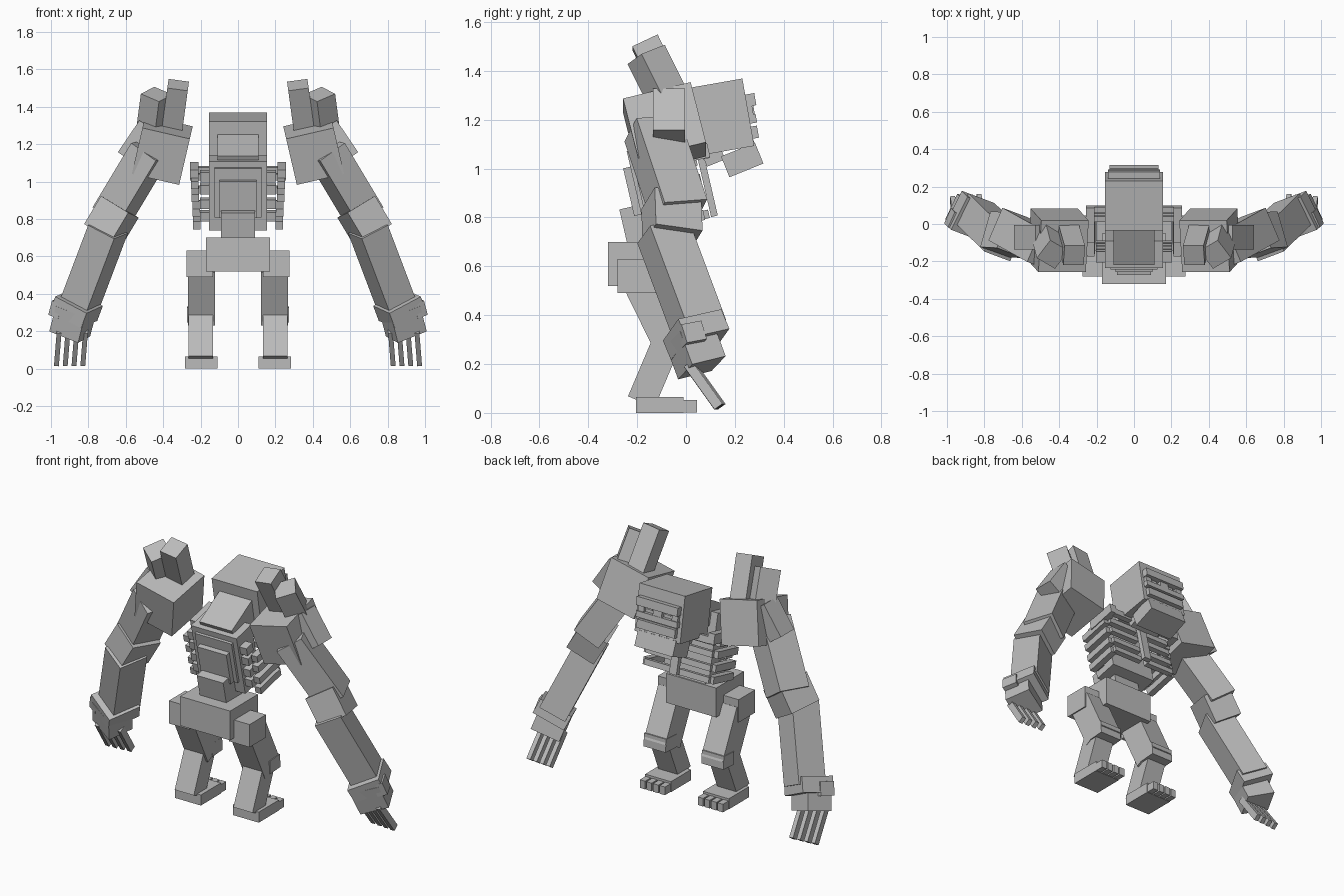
import bpy, bmesh, math
from mathutils import Vector, Matrix, Euler

stone = bpy.data.materials.new("grey_stone")
stone.diffuse_color = (0.5, 0.5, 0.5, 1)


def add_box(name, matrix, size, mirror=False):
    """Box of given size placed by a matrix, optionally mirrored across x = 0."""
    bm = bmesh.new()
    bmesh.ops.create_cube(bm, size=1, matrix=matrix @ Matrix.Diagonal((*size, 1)))
    bmesh.ops.recalc_face_normals(bm, faces=bm.faces)
    mesh = bpy.data.meshes.new(name)
    bm.to_mesh(mesh)
    bm.free()
    mesh.materials.append(stone)
    obj = bpy.data.objects.new(name, mesh)
    bpy.context.collection.objects.link(obj)
    if mirror:
        mod = obj.modifiers.new("mirror", 'MIRROR')
        mod.use_mirror_merge = False
    return obj


def frame(center, rx=0, ry=0, rz=0):
    rot = Euler([math.radians(a) for a in (rx, ry, rz)]).to_matrix().to_4x4()
    return Matrix.Translation(center) @ rot


def limb(name, a, b, width, depth, fwd=(0, 1, 0)):
    """Mirrored box running from a to b, its depth turned towards fwd."""
    a, b = Vector(a), Vector(b)
    z = (a - b).normalized()
    y = Vector(fwd)
    y = (y - z * y.dot(z)).normalized()
    x = y.cross(z)
    rot = Matrix((x, y, z)).transposed().to_4x4()
    m = Matrix.Translation((a + b) / 2) @ rot
    add_box(name, m, (width, depth, (a - b).length), True)


# pelvis and legs
add_box("pelvis", frame((0, -0.185, 0.61)), (0.34, 0.27, 0.18))
add_box("hip", frame((0.205, -0.2, 0.56)), (0.14, 0.16, 0.14), True)
limb("thigh", (0.195, -0.185, 0.55), (0.195, -0.045, 0.265), 0.145, 0.16)
limb("knee_guard", (0.197, -0.03, 0.33), (0.197, -0.025, 0.25), 0.15, 0.1)
limb("shin", (0.2, -0.06, 0.335), (0.2, -0.183, 0.045), 0.13, 0.118)
add_box("foot", frame((0.197, -0.107, 0.0325)), (0.175, 0.195, 0.065), True)
for i in range(4):
    add_box(f"toe_{i}", frame((0.13 + i * 0.045, 0.012, 0.027)), (0.036, 0.066, 0.05), True)

# torso leaning back
chest = frame((0, -0.12, 0.94), 13)
on_chest = lambda x, y, z: chest @ Matrix.Translation((x, y, z))
add_box("waist", frame((0, -0.165, 0.765), 13), (0.18, 0.18, 0.18))
add_box("chest", chest, (0.31, 0.15, 0.38))
add_box("back_plate", on_chest(0, -0.095, -0.01), (0.2, 0.05, 0.2))
add_box("back_frame", on_chest(0, -0.075, 0.02), (0.25, 0.03, 0.27))
add_box("neck", frame((0, -0.08, 1.137), 30), (0.22, 0.24, 0.14))
add_box("breastbone", on_chest(0, 0.2, -0.06), (0.05, 0.028, 0.25))

# ribs wrapping the chest
for i, z in enumerate((0.05, -0.02, -0.1, -0.17)):
    w = 0.232 - i * 0.004
    add_box(f"rib_root_{i}", on_chest(0.172, -0.03, z + 0.05), (0.06, 0.06, 0.05), True)
    add_box(f"rib_side_{i}", on_chest(w, 0.06, z), (0.04, 0.2, 0.042), True)
    add_box(f"rib_front_{i}", on_chest(0.12, 0.165, z), (0.2, 0.03, 0.035), True)
add_box("top_rib", frame((0.235, 0.0, 1.055), 13), (0.045, 0.19, 0.06), True)
add_box("top_rib_front", frame((0.125, 0.08, 1.06), 13), (0.2, 0.03, 0.04), True)

# head with brow, eye sockets, cheeks and teeth
head = frame((0, 0.122, 1.207), 10)
on_head = lambda x, y, z: head @ Matrix.Translation((x, y, z))
add_box("head", head, (0.31, 0.27, 0.28))
add_box("brow", on_head(0, 0.15, 0.048), (0.28, 0.045, 0.05))
add_box("nose_bridge", on_head(0, 0.145, 0.01), (0.06, 0.03, 0.08))
add_box("eye_side", on_head(0.115, 0.142, 0.01), (0.04, 0.025, 0.07), True)
add_box("eye", on_head(0.062, 0.138, 0.018), (0.035, 0.01, 0.025), True)
add_box("cheek_bar", on_head(0, 0.148, -0.03), (0.28, 0.03, 0.035))
add_box("upper_lip", on_head(0, 0.145, -0.085), (0.26, 0.03, 0.05))
jaw = frame((0, 0.23, 1.035), 22)
add_box("jaw", jaw, (0.26, 0.15, 0.092))
add_box("jaw_hinge", frame((0, 0.11, 1.055), 22), (0.2, 0.08, 0.07))
for i in range(5):
    add_box(f"tooth_{i}", jaw @ Matrix.Translation((-0.1 + i * 0.05, 0.063, 0.055)), (0.025, 0.02, 0.03))

# shoulders with spikes
add_box("shoulder", frame((0.405, -0.088, 1.168), 14, -13), (0.26, 0.285, 0.26), True)
limb("inner_spike", (0.32, -0.168, 1.517), (0.355, -0.045, 1.26), 0.11, 0.115)
limb("outer_spike", (0.435, -0.163, 1.467), (0.465, -0.05, 1.24), 0.12, 0.125, (-0.5, 0.85, 0))
limb("side_spike", (0.465, -0.07, 1.285), (0.58, -0.07, 1.115), 0.15, 0.13)

# arms
swing = (-0.35, 0.93, 0)
limb("upper_arm", (0.468, -0.14, 1.165), (0.675, -0.025, 0.82), 0.17, 0.19, swing)
limb("elbow", (0.632, -0.06, 0.865), (0.722, -0.055, 0.715), 0.18, 0.2, swing)
limb("forearm", (0.695, -0.095, 0.745), (0.852, 0.06, 0.33), 0.165, 0.175, swing)
limb("wrist", (0.85, 0.025, 0.36), (0.88, 0.058, 0.28), 0.2, 0.2, swing)
limb("palm", (0.865, 0.015, 0.32), (0.9, 0.065, 0.185), 0.175, 0.155, swing)
limb("thumb_knob", (0.95, 0.012, 0.36), (0.97, 0.035, 0.285), 0.06, 0.09, swing)
for i in range(4):
    x = 0.815 + i * 0.047
    y = 0.02 - i * 0.004
    limb(f"finger_{i}", (x, y, 0.2), (x + 0.014, y + 0.125, 0.025), 0.026, 0.04)
